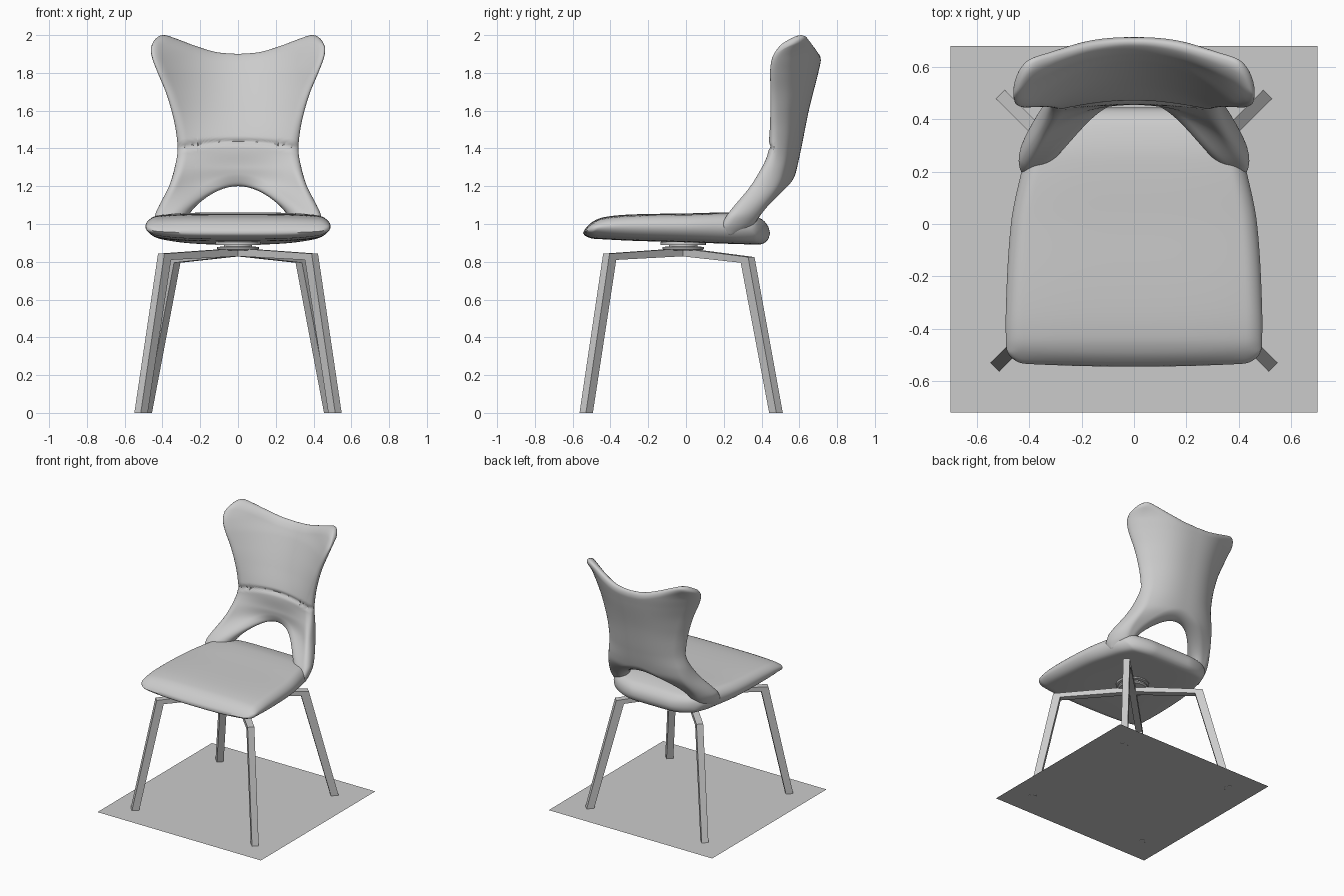
import bpy, bmesh
from math import sin, cos, pi, sqrt, radians, exp

if "Cube" in bpy.data.objects:
    bpy.data.objects.remove(bpy.data.objects["Cube"])


def curve(pts, x):
    """Smooth interpolation through (x, y) points."""
    if x <= pts[0][0]:
        return pts[0][1]
    if x >= pts[-1][0]:
        return pts[-1][1]
    i = next(k for k in range(len(pts) - 1) if x <= pts[k + 1][0])

    def slope(k):
        a, b = pts[max(k - 1, 0)], pts[min(k + 1, len(pts) - 1)]
        return (b[1] - a[1]) / (b[0] - a[0])
    (x0, y0), (x1, y1) = pts[i], pts[i + 1]
    h = x1 - x0
    t = (x - x0) / h
    return ((2*t**3 - 3*t*t + 1) * y0 + (t**3 - 2*t*t + t) * h * slope(i)
            + (3*t*t - 2*t**3) * y1 + (t**3 - t*t) * h * slope(i + 1))


def rounded(d, r):
    """Edge rounding: 0 at the rim, 1 once d reaches r."""
    return sqrt(max(0, 1 - (1 - min(max(d / r, 0), 1)) ** 2))


def corner(u, start):
    return 1 - sqrt(max(0, 1 - (max(abs(u) - start, 0) / (1 - start)) ** 2))


def finish(bm, name, angle):
    bmesh.ops.remove_doubles(bm, verts=bm.verts, dist=1e-5)
    bmesh.ops.recalc_face_normals(bm, faces=bm.faces)
    me = bpy.data.meshes.new(name)
    bm.to_mesh(me)
    bm.free()
    ob = bpy.data.objects.new(name, me)
    bpy.context.collection.objects.link(ob)
    if angle:
        bpy.ops.object.select_all(action='DESELECT')
        ob.select_set(True)
        bpy.context.view_layer.objects.active = ob
        bpy.ops.object.shade_smooth_by_angle(angle=radians(angle))
    return ob


def pillow(name, us, rows, lo, hi, point):
    """Closed cushion: two skins over a grid that meet at the rim."""
    bm = bmesh.new()
    for side in (-1, 1):
        grid = []
        for u in us:
            a, b = lo(u), hi(u)
            col = []
            for k in range(rows + 1):
                s = k / rows
                s = 0.4 * s + 0.3 * (1 - cos(pi * s))
                col.append(bm.verts.new(point(u, a + (b - a) * s, a, b, side)))
            grid.append(col)
        for p, q in zip(grid, grid[1:]):
            for k in range(rows):
                bm.faces.new((p[k], q[k], q[k + 1], p[k + 1]))
    return finish(bm, name, 60)


# Seat cushion
SEAT_W = [(-.55, .485), (-.35, .49), (0, .47), (.2, .43), (.3, .40), (.4, .34), (.45, .28)]
SEAT_TOP = [(-.545, .98), (-.5, 1.01), (-.44, 1.035), (-.3, 1.05), (0, 1.056),
            (.25, 1.06), (.35, 1.045), (.45, 1.01)]
SEAT_BOT = [(-.545, .925), (-.3, .912), (0, .903), (.3, .893), (.45, .89)]


def seat_point(u, y, a, b, side):
    w = curve(SEAT_W, y)
    top = curve(SEAT_TOP, y) - .015 * u ** 4
    bot = curve(SEAT_BOT, y) + .03 * u ** 4
    f = rounded(min((1 - abs(u)) * w, y - a, b - y), .06)
    return (u * w, y, (top + bot) / 2 + side * f * (top - bot) / 2)


seat_us = [sin(pi / 2 * k / 28) for k in range(-28, 29)]
pillow("seat", seat_us, 50,
       lambda u: -.545 + .015 * u * u + .06 * corner(u, .85),
       lambda u: .445 - .10 * corner(u, .5), seat_point)

# Winged backrest with an arched opening above the seat
HOLE, BASE = .67, .94
BACK_W = [(.94, .41), (1.0, .43), (1.06, .428), (1.2, .365), (1.3, .335), (1.39, .32), (1.5, .33),
          (1.6, .352), (1.7, .383), (1.8, .425), (1.88, .455), (1.93, .463), (2.0, .463)]
FRONT_MID = [(.94, .17), (1.06, .25), (1.2, .44), (1.3, .455), (1.42, .46), (1.6, .53),
             (1.8, .62), (1.9, .67), (2.0, .69)]
FRONT_EDGE = [(.94, .15), (1.06, .22), (1.2, .315), (1.36, .42), (1.45, .43), (1.7, .425),
              (1.88, .43), (2.0, .52)]
BACK_MID = [(.94, .34), (1.06, .42), (1.2, .55), (1.25, .575), (1.4, .61), (1.6, .65),
            (1.8, .70), (1.9, .72), (2.0, .72)]
BACK_EDGE = [(.94, .32), (1.06, .39), (1.2, .47), (1.4, .50), (1.6, .50), (1.88, .51), (2.0, .62)]


def back_point(u, z, a, b, side):
    au = abs(u)
    w = curve(BACK_W, z)
    fm, bk = curve(FRONT_MID, z), curve(BACK_MID, z)
    front = fm + (curve(FRONT_EDGE, z) - fm) * au ** 2
    rear = bk + (curve(BACK_EDGE, z) - bk) * au ** 2.5
    # seam between the lumbar pad and the upper pad
    if side < 0:
        front += .014 * exp(-((z - 1.437 + .035 * u * u) / .012) ** 2)
    q = sqrt((u / HOLE) ** 2 + ((z - BASE) / .26) ** 2) - 1
    f = rounded(min((1 - au) * w, b - z), .05) * rounded(min(.24 * q, z - BASE), .06)
    mid, half = (front + rear) / 2, (rear - front) / 2
    y = mid + side * f * half
    low = min(max((1.3 - z) / .25, 0), 1)
    return (u * w * (1 - .8 * low * (y - mid)), y, z)


half_us = [HOLE * sin(pi / 2 * k / 26) for k in range(27)]
half_us += [HOLE + (1 - HOLE) * (.3 * k / 18 + .35 * (1 - cos(pi * k / 18))) for k in range(1, 19)]
back_us = [-u for u in reversed(half_us[1:])] + half_us
EARS = [(0, 1.90), (.25, 1.91), (.5, 1.945), (.7, 1.98), (.84, 2.0), (1, 2.0)]
pillow("backrest", back_us, 90,
       lambda u: BASE + .26 * sqrt(max(0, 1 - (u / HOLE) ** 2)),
       lambda u: curve(EARS, abs(u)) - .09 * corner(u, .84), back_point)


# Four bent legs meeting at the hub
CENTRE_Y = -.015


def leg(name, angle, profile):
    c, s, h = cos(radians(angle)), sin(radians(angle)), .024
    bm = bmesh.new()
    rings = [[bm.verts.new((r * c - o * s, CENTRE_Y + r * s + o * c, z)) for r, z in profile]
             for o in (-h, h)]
    n = len(profile)
    for a, b in ((0, 1), (1, 2)):   # arm and leg quads on both flanks
        for ring in rings:
            bm.faces.new((ring[a], ring[b], ring[n - 1 - b], ring[n - 1 - a]))
    for k in range(n):
        j = (k + 1) % n
        bm.faces.new((rings[0][k], rings[0][j], rings[1][j], rings[1][k]))
    finish(bm, name, 0)


FRONT_LEG = [(0, .872), (.575, .843), (.752, 0), (.70, 0), (.525, .81), (0, .83)]
BACK_LEG = [(0, .872), (.51, .825), (.722, 0), (.668, 0), (.455, .795), (0, .83)]
for name, angle, prof in (("front_leg_right", -45, FRONT_LEG), ("front_leg_left", -135, FRONT_LEG),
                          ("back_leg_right", 45, BACK_LEG), ("back_leg_left", 135, BACK_LEG)):
    leg(name, angle, prof)

# Swivel hub under the seat
bm = bmesh.new()
hub = [(0, .86), (.10, .86), (.11, .868), (.11, .878), (.075, .882), (.075, .888),
       (.12, .89), (.12, .905), (.09, .915), (0, .915)]
N = 40
for (r0, z0), (r1, z1) in zip(hub, hub[1:]):
    for k in range(N):
        a, b = 2 * pi * k / N, 2 * pi * (k + 1) / N
        pts = [(r0, a, z0), (r0, b, z0), (r1, b, z1), (r1, a, z1)]
        if r0 == 0:
            pts = pts[1:]
        elif r1 == 0:
            pts = pts[:3]
        bm.faces.new([bm.verts.new((r * cos(t), CENTRE_Y + r * sin(t), z)) for r, t, z in pts])
finish(bm, "swivel_hub", 35)

# Thin square sheet the feet stand on
bm = bmesh.new()
bm.faces.new([bm.verts.new(p) for p in
              ((-.7, -.72, .003), (.7, -.72, .003), (.7, .68, .003), (-.7, .68, .003))])
finish(bm, "base_sheet", 0)
